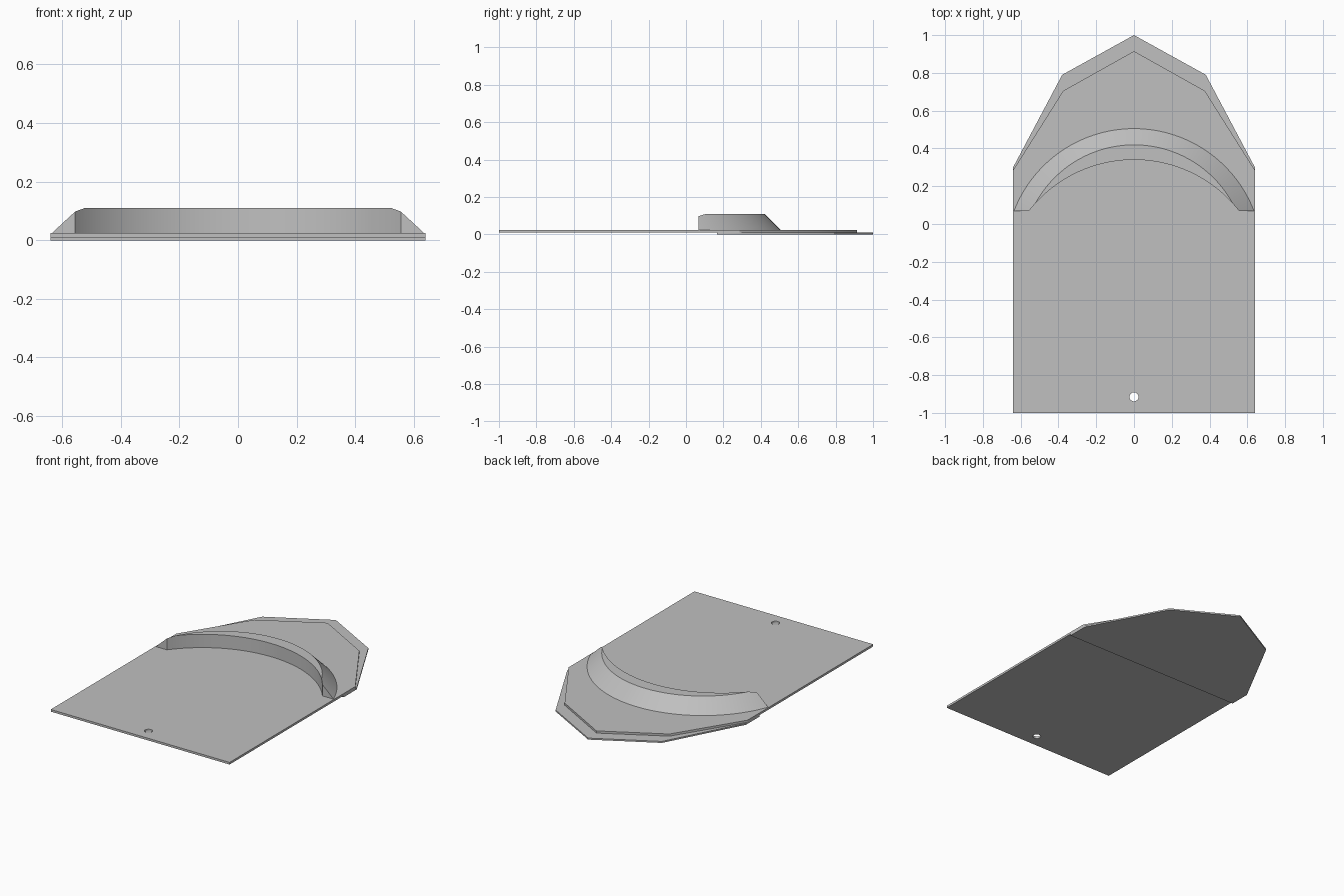
import bpy, bmesh
from math import sin, cos, pi, radians, sqrt

cube = bpy.data.objects.get("Cube")
if cube:
    bpy.data.objects.remove(cube, do_unlink=True)

GREY = (0.53, 0.53, 0.53, 1)
grey = bpy.data.materials.new("plain grey")
grey.use_nodes = True
grey.diffuse_color = GREY
grey.node_tree.nodes["Principled BSDF"].inputs["Base Color"].default_value = GREY

HALF_WIDTH = 0.64
PLATE_BOTTOM, PLATE_TOP, RIDGE_TOP = 0.01, 0.024, 0.11


def select_only(obj):
    bpy.ops.object.select_all(action='DESELECT')
    obj.select_set(True)
    bpy.context.view_layer.objects.active = obj


def slab(name, loops, z0, z1):
    """Flat plate from closed outlines; inner outlines become holes."""
    curve = bpy.data.curves.new(name, 'CURVE')
    curve.dimensions = '2D'
    curve.fill_mode = 'BOTH'
    curve.extrude = (z1 - z0) / 2
    for loop in loops:
        spline = curve.splines.new('POLY')
        spline.points.add(len(loop) - 1)
        for point, (x, y) in zip(spline.points, loop):
            point.co = (x, y, 0, 1)
        spline.use_cyclic_u = True
    obj = bpy.data.objects.new(name, curve)
    bpy.context.collection.objects.link(obj)
    select_only(obj)
    bpy.ops.object.convert(target='MESH')
    obj = bpy.context.object
    for vert in obj.data.vertices:
        vert.co.z += (z0 + z1) / 2
    obj.data.materials.clear()
    obj.data.materials.append(grey)
    bpy.ops.object.shade_smooth_by_angle(angle=radians(30))
    return obj


def pointed_outline(front, side, shoulder, tip):
    """Symmetric outline with a straight front and a faceted pointed back."""
    right = [(HALF_WIDTH, front), (HALF_WIDTH, side), shoulder]
    return right + [(0, tip)] + [(-x, y) for x, y in reversed(right)]


# Main plate with its small round hole
hole = [(0.024 * cos(i * pi / 16), -0.915 + 0.024 * sin(i * pi / 16)) for i in range(32)]
slab("main_plate", [pointed_outline(-1, 0.285, (0.375, 0.705), 0.915), hole],
     PLATE_BOTTOM, PLATE_TOP)

# Thin plate beneath the pointed end
slab("lower_plate", [pointed_outline(0.165, 0.3, (0.38, 0.79), 1)], 0, PLATE_BOTTOM)

# Curved ridge: sloped conical back, flat top, upright hollow front
BACK_Y, BACK_R = -0.176, 0.681
FRONT_Y, FRONT_R = -0.365, 0.705
HEIGHT = RIDGE_TOP - PLATE_TOP
STEPS = 96
bm = bmesh.new()
sections = []
for i in range(STEPS + 1):
    a = radians(18 + 144 * i / STEPS)
    d = BACK_Y - FRONT_Y
    inner = -d * sin(a) + sqrt(FRONT_R ** 2 - (d * cos(a)) ** 2)
    crest = max(BACK_R - HEIGHT, inner)
    top = PLATE_TOP + BACK_R - crest
    profile = [(inner, PLATE_TOP), (inner, top), (crest, top), (BACK_R, PLATE_TOP)]
    sections.append([bm.verts.new((r * cos(a), BACK_Y + r * sin(a), z)) for r, z in profile])
for s, t in zip(sections, sections[1:]):
    for j in range(4):
        k = (j + 1) % 4
        bm.faces.new((s[j], s[k], t[k], t[j]))
bmesh.ops.remove_doubles(bm, verts=bm.verts[:], dist=0.0001)

# Trim both ridge ends square to the plate and cap them
cut = bmesh.ops.bisect_plane(bm, geom=bm.verts[:] + bm.edges[:] + bm.faces[:],
                             plane_co=(0, 0.068, 0), plane_no=(0, -1, 0), clear_outer=True)
rim = [e for e in cut["geom_cut"] if isinstance(e, bmesh.types.BMEdge)]
bmesh.ops.holes_fill(bm, edges=rim, sides=0)
bmesh.ops.recalc_face_normals(bm, faces=bm.faces[:])
mesh = bpy.data.meshes.new("curved_ridge")
bm.to_mesh(mesh)
bm.free()
mesh.materials.append(grey)
ridge = bpy.data.objects.new("curved_ridge", mesh)
bpy.context.collection.objects.link(ridge)
select_only(ridge)
bpy.ops.object.shade_smooth_by_angle(angle=radians(30))
